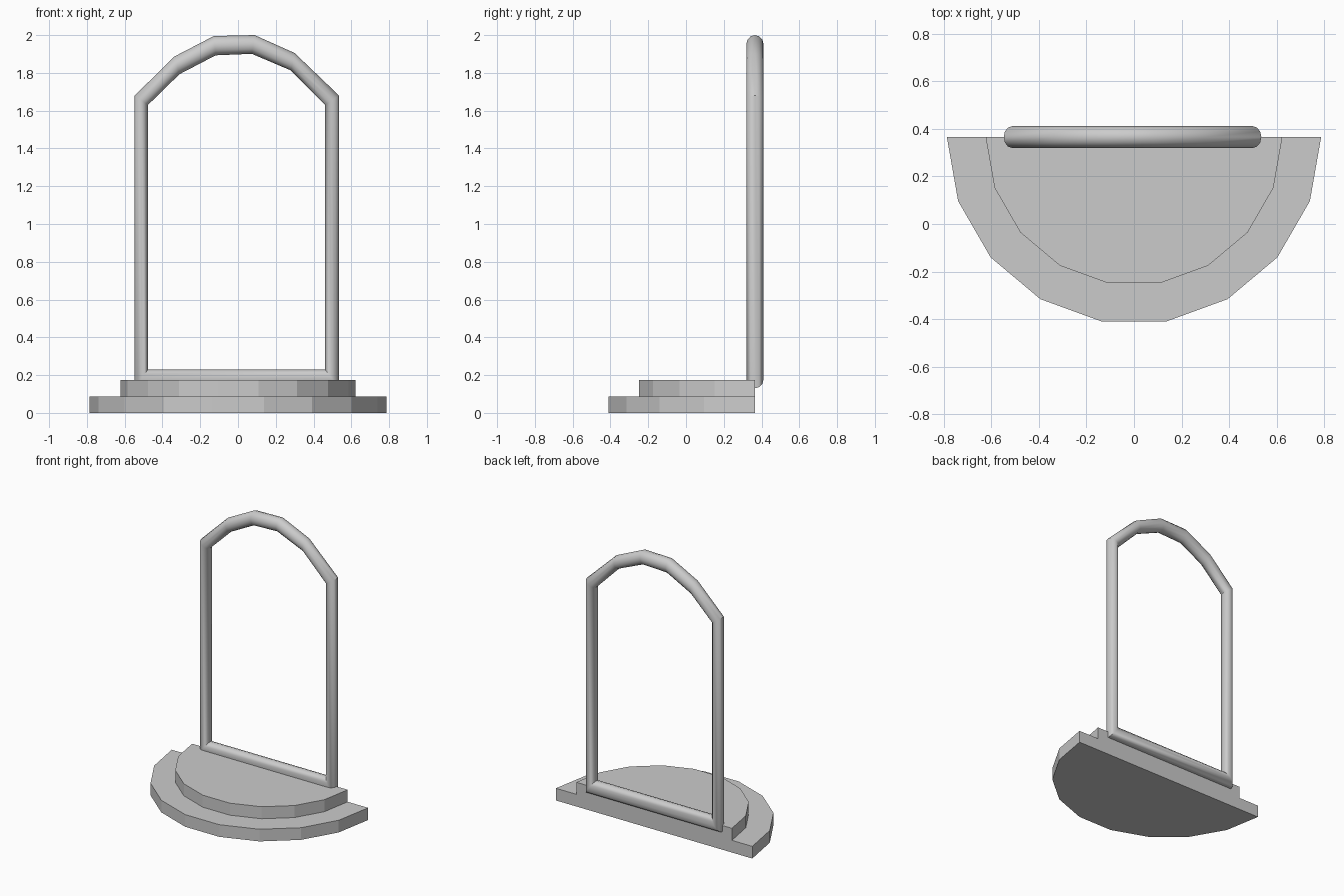
import bpy
from math import sin, cos, pi, radians

if "Cube" in bpy.data.objects:
    bpy.data.objects.remove(bpy.data.objects["Cube"])

BACK_Y = 0.365   # flat back of the steps and centre plane of the frame


def add_mesh(name, verts, faces):
    mesh = bpy.data.meshes.new(name)
    mesh.from_pydata(verts, [], faces)
    mesh.update()
    obj = bpy.data.objects.new(name, mesh)
    bpy.context.collection.objects.link(obj)
    return obj


def half_round_step(name, radius, z0, z1, sides=9):
    """Half disc with its flat side at the back."""
    n = sides + 1
    ring = [(radius * cos(pi + pi * i / sides), BACK_Y + radius * sin(pi + pi * i / sides))
            for i in range(n)]
    verts = [(x, y, z) for z in (z0, z1) for x, y in ring]
    faces = [tuple(reversed(range(n))), tuple(range(n, 2 * n))]
    faces += [(i, (i + 1) % n, n + (i + 1) % n, n + i) for i in range(n)]
    return add_mesh(name, verts, faces)


def mitred_tube(name, corners, radius_y, sides=12):
    """Closed tube; each corner gives the outer and inner point of its mitre."""
    verts = []
    for (ox, oz), (ix, iz) in corners:
        cx, cz, hx, hz = (ox + ix) / 2, (oz + iz) / 2, (ox - ix) / 2, (oz - iz) / 2
        for k in range(sides):
            a = 2 * pi * k / sides
            verts.append((cx + hx * cos(a), BACK_Y + radius_y * sin(a), cz + hz * cos(a)))
    n = len(corners)
    faces = []
    for i in range(n):
        a, b = i * sides, (i + 1) % n * sides
        for k in range(sides):
            m = (k + 1) % sides
            faces.append((a + k, b + k, b + m, a + m))
    return add_mesh(name, verts, faces)


# Two stacked half-round steps
half_round_step("lower_step", 0.786, 0.0, 0.088)
half_round_step("upper_step", 0.623, 0.088, 0.175)

# Door frame: bottom bar, two posts and a faceted arch, as one loop
frame = mitred_tube("arched_frame", [
    ((-0.547, 0.130), (-0.477, 0.230)),
    ((-0.547, 1.680), (-0.477, 1.630)),
    ((-0.336, 1.887), (-0.310, 1.793)),
    ((-0.128, 1.995), (-0.118, 1.893)),
    ((0.088, 2.000), (0.073, 1.901)),
    ((0.300, 1.905), (0.280, 1.813)),
    ((0.535, 1.680), (0.461, 1.630)),
    ((0.535, 0.130), (0.461, 0.230)),
], 0.046)

bpy.context.view_layer.objects.active = frame
frame.select_set(True)
# Consistent outward faces
bpy.ops.object.mode_set(mode='EDIT')
bpy.ops.mesh.select_all(action='SELECT')
bpy.ops.mesh.normals_make_consistent(inside=False)
bpy.ops.object.mode_set(mode='OBJECT')
bpy.ops.object.shade_smooth_by_angle(angle=radians(35))
